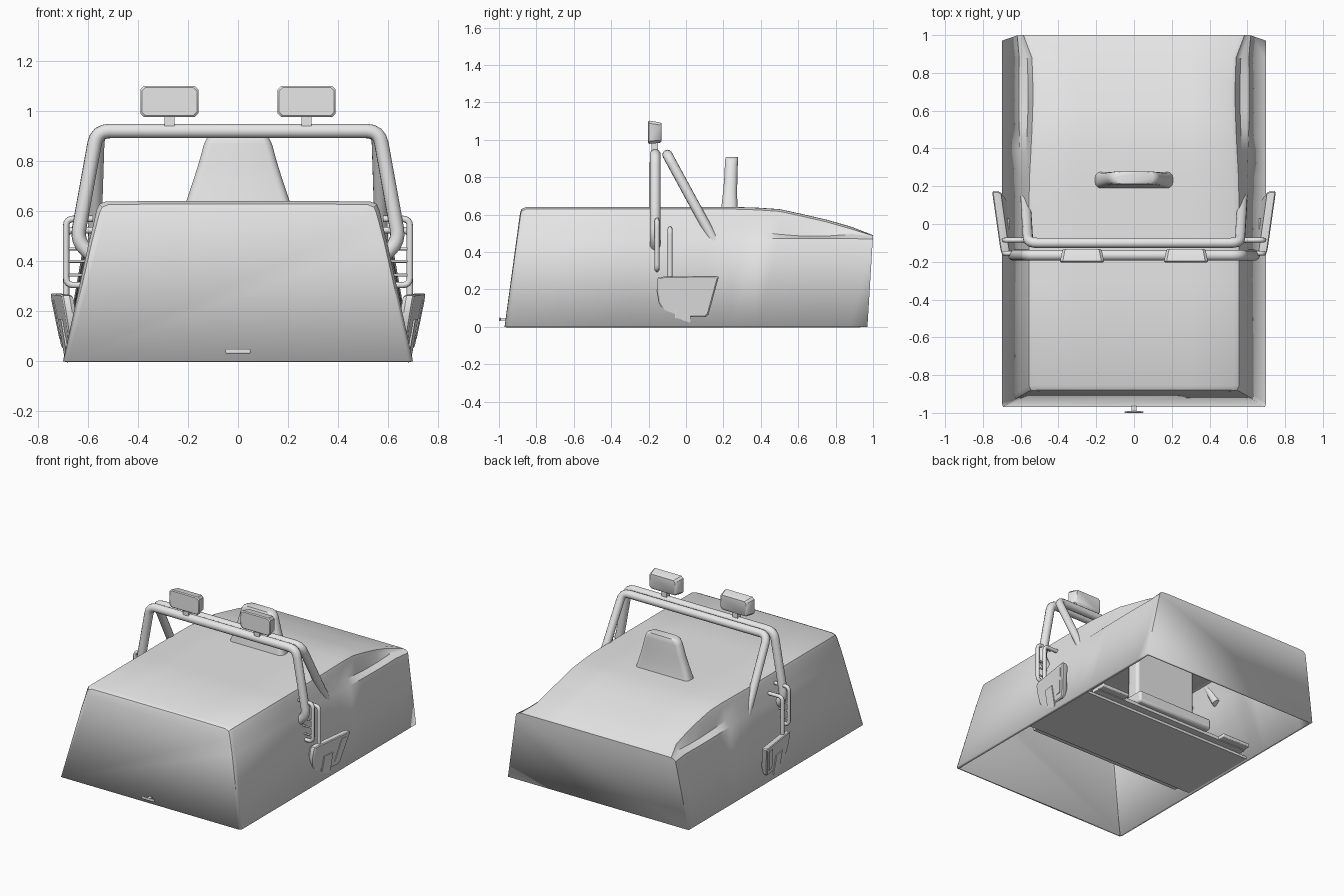
import bpy, bmesh, math
from mathutils import Vector

cube = bpy.data.objects.get("Cube")
if cube:
    bpy.data.objects.remove(cube)

grey = bpy.data.materials.new("plain grey")
grey.use_nodes = True
grey.diffuse_color = (0.8, 0.8, 0.8, 1)
grey.node_tree.nodes["Principled BSDF"].inputs["Base Color"].default_value = (0.8, 0.8, 0.8, 1)


def finish(name, bm, angle=35, bevel=0, thickness=0):
    """Turn a bmesh into a shaded object, with optional shell and bevel."""
    bmesh.ops.recalc_face_normals(bm, faces=bm.faces)
    mesh = bpy.data.meshes.new(name)
    bm.to_mesh(mesh)
    bm.free()
    mesh.materials.append(grey)
    ob = bpy.data.objects.new(name, mesh)
    bpy.context.collection.objects.link(ob)
    if thickness:
        mod = ob.modifiers.new("shell", 'SOLIDIFY')
        mod.thickness, mod.offset = thickness, -1
    if bevel:
        mod = ob.modifiers.new("bevel", 'BEVEL')
        mod.width, mod.segments = bevel, 2
    bpy.ops.object.select_all(action='DESELECT')
    ob.select_set(True)
    bpy.context.view_layer.objects.active = ob
    bpy.ops.object.shade_smooth_by_angle(angle=math.radians(angle))
    return ob


def loft(name, rings, closed=True, caps=(True, True), **opts):
    """Skin a list of equal-length point rings."""
    bm = bmesh.new()
    rows = [[bm.verts.new(p) for p in ring] for ring in rings]
    n = len(rows[0])
    for a, b in zip(rows, rows[1:]):
        for i in range(n if closed else n - 1):
            j = (i + 1) % n
            bm.faces.new((a[i], a[j], b[j], b[i]))
    for row, cap in ((rows[0], caps[0]), (rows[-1], caps[1])):
        if cap:
            bm.faces.new(row)
    return finish(name, bm, **opts)


def box(name, x, y, z, **opts):
    ring = lambda h: [(x[0], y[0], h), (x[1], y[0], h), (x[1], y[1], h), (x[0], y[1], h)]
    return loft(name, [ring(z[0]), ring(z[1])], **opts)


def round_corners(points, r, steps=4):
    """Replace each inner corner of a path with a short arc."""
    pts = [Vector(p) for p in points]
    out = [pts[0]]
    for a, b, c in zip(pts, pts[1:], pts[2:]):
        p, q = b + (a - b).normalized() * r, b + (c - b).normalized() * r
        for i in range(steps + 1):
            t = i / steps
            out.append(p * (1 - t) ** 2 + b * 2 * t * (1 - t) + q * t * t)
    return out + [pts[-1]]


def tube(name, points, radius, bend=0.05, sides=12):
    path = round_corners(points, bend)
    rings, side = [], None
    for i, p in enumerate(path):
        d = (path[min(i + 1, len(path) - 1)] - path[max(i - 1, 0)]).normalized()
        if side is None:
            side = d.orthogonal()
        side = (side - d * side.dot(d)).normalized()
        up = d.cross(side)
        angles = [2 * math.pi * k / sides for k in range(sides)]
        rings.append([p + (side * math.cos(a) + up * math.sin(a)) * radius for a in angles])
    return loft(name, rings, angle=50)


# Body shell: stations of (bottom y, top y, inset, top height, ledge amount)
stations = [
    (-.97, -.888, .03, .605, 0), (-.968, -.88, .012, .628, 0), (-.95, -.855, 0, .64, 0),
    (-.3, -.3, 0, .64, 0), (.1, .1, 0, .64, 0), (.25, .25, 0, .64, .15), (.38, .38, 0, .636, .5),
    (.5, .5, 0, .628, .8), (.62, .62, 0, .602, 1), (.75, .75, 0, .572, 1),
    (.87, .88, 0, .535, .8), (.97, 1.0, 0, .49, 0)]
rings = []
for yb, yt, inset, zt, w in stations:
    last = yt == 1.0
    half = [(.70, 0), (.598 + .012 * w, min(.472, zt - .015)), (.583 - .022 * w, min(.53 - .045 * w, zt - .01)),
            (.566 - .022 * w, max(zt - .035, .478)), (.556 - .02 * w, zt - .011),
            (.528 - .01 * w, zt), (.3, zt + .001)]
    if last:
        half = [(.70, 0), (.618, .468), (.612, .478), (.60, .484), (.585, .487), (.56, .489), (.3, .49)]
    ring = []
    for x, z in half:
        ring.append((x - inset * (.6 if z == 0 else 1), yb + (yt - yb) * z / zt, z))
    rings.append(ring + [(-x, y, z) for x, y, z in reversed(ring)])
loft("body_shell", rings, closed=False, thickness=.02)


# Headrest fin: rounded slabs that narrow as they rise
def slab(half_w, y0, y1, z, r=.03):
    pts = []
    for cx, cy, start in ((half_w - r, y1 - r, 0), (r - half_w, y1 - r, 90),
                          (r - half_w, y0 + r, 180), (half_w - r, y0 + r, 270)):
        for k in range(4):
            a = math.radians(start + 30 * k)
            pts.append((cx + r * math.cos(a), cy + r * math.sin(a), z))
    return pts


loft("headrest_fin", [slab(.215, .185, .28, .60), slab(.205, .19, .275, .645), slab(.18, .198, .273, .72),
                      slab(.155, .205, .275, .80), slab(.136, .208, .277, .87),
                      slab(.122, .21, .278, .897), slab(.10, .213, .277, .908)], angle=45)

# Roll bars: upright front hoop and a rear hoop that leans back
tube("front_hoop", [(s * x, -.165, z) for s, x, z in (
    (1, .59, .43), (1, .645, .48), (1, .565, .922), (-1, .565, .922), (-1, .645, .48), (-1, .59, .43))], .029)
tube("rear_hoop", [(.575, .15, .46), (.56, -.10, .92), (-.56, -.10, .92), (-.575, .15, .46)], .027)

# Tag on the nose
box("nose_tag_stem", (-.012, .012), (-.995, -.95), (.033, .045))
box("nose_tag_plate", (-.05, .05), (-1.0, -.99), (.031, .049), bevel=.004)

# Parts on both sides
for s, label in ((1, "left"), (-1, "right")):
    # Roof lamp: octagonal front face, a little smaller at the back
    def lamp_ring(y, w, h, c=.014, lift=0):
        corners = [(w, h - c), (w - c, h), (c - w, h), (-w, h - c),
                   (-w, c - h), (c - w, -h), (w - c, -h), (w, c - h)]
        return [(s * .275 + x, y, 1.04 + lift + z) for x, z in corners]

    loft(label + "_lamp", [lamp_ring(-.203, .11, .056), lamp_ring(-.197, .116, .062),
                           lamp_ring(-.14, .105, .055, lift=-.002), lamp_ring(-.132, .097, .048)])
    box(label + "_lamp_stem", (s * .275 - .02, s * .275 + .02), (-.185, -.15), (.93, .99))

    # Side handrails with rungs
    tube(label + "_front_rail", [(s * x, -.155, z) for x, z in (
        (.58, .57), (.688, .57), (.688, .305), (.62, .305))], .013, .03, 8)
    tube(label + "_rear_rail", [(s * x, -.085, z) for x, z in (
        (.56, .525), (.688, .525), (.688, .24))], .013, .03, 8)
    for z in (.345, .40, .45):
        tube(label + "_rail_rung", [(s * .60, -.155, z), (s * .688, -.155, z)], .006, 0, 8)

    # Side cup: flared outline that leans outward to the rear and top
    outline = [(-.155, .25), (-.148, .263), (-.12, .268), (.168, .272), (.175, .265), (.12, .065),
               (.105, .052), (.03, .052), (-.07, .062), (-.12, .085), (-.145, .13), (-.155, .19)]

    def lean(y, z, depth):
        return (s * (.705 + .14 * (y + .155) - .17 * (.265 - z) - depth), y, z)

    centre = Vector((.0, .17))

    def layer(scale, depth):
        pts = []
        for p in outline:
            q = centre + (Vector(p) - centre) * scale
            pts.append(lean(q.x, q.y, depth))
        return pts

    loft(label + "_side_cup", [layer(.94, .045), layer(1, .03), layer(1, .006), layer(.95, 0)], angle=30)
    trim = [(.095, .245), (.14, .245), (.10, .09), (.06, .09)]
    loft(label + "_cup_trim", [[lean(y, z, d) for y, z in trim] for d in (.005, -.004)])
    tab = [(-.055, .17), (.025, .17), (.025, .03), (.015, .018), (-.045, .018), (-.055, .03)]
    loft(label + "_cup_tab", [[lean(y, z, d) for y, z in tab] for d in (.05, -.007)])
    box(label + "_cup_mount", sorted((s * .63, s * .69)), (-.06, .03), (.03, .18))

    # Inner corner pads on the floor
    box(label + "_floor_pad", sorted((s * .40, s * .62)), (.33, .43), (.025, .05), bevel=.006)

# Floor under the body, with upturned lips and a seat base
box("floor_plate", (-.69, .69), (-.25, .33), (.002, .02))
box("floor_front_lip", (-.60, .60), (-.30, -.24), (.02, .05))
box("floor_rear_lip", (-.62, .62), (.32, .38), (.02, .045))
box("seat_base", (-.30, .30), (.10, .42), (.04, .12), bevel=.015)
box("seat_back", (-.24, .24), (.22, .32), (.12, .60), bevel=.02)
